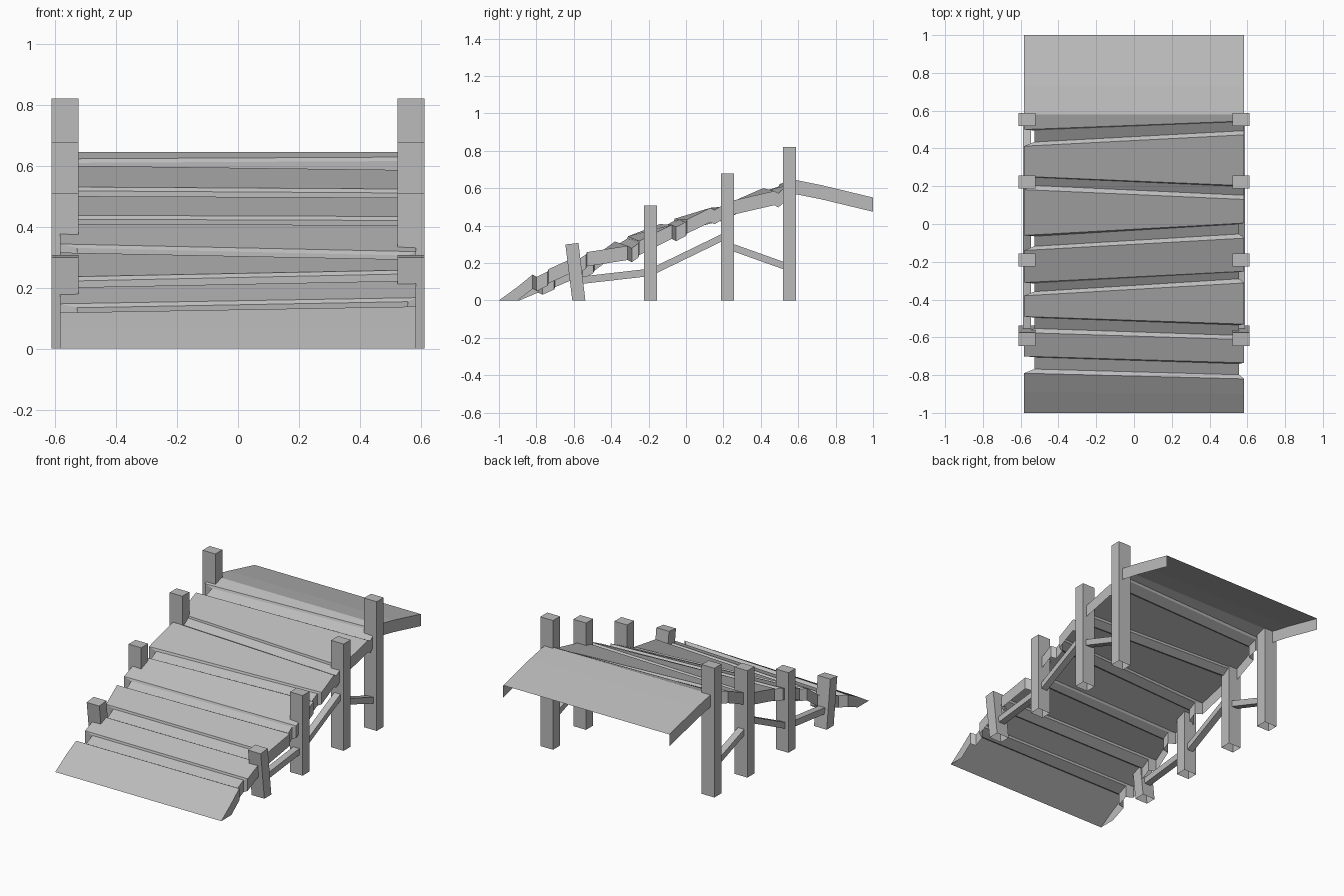
import bpy, bmesh
from mathutils import Vector

cube = bpy.data.objects.get("Cube")
if cube:
    bpy.data.objects.remove(cube, do_unlink=True)

grey = bpy.data.materials.new("weathered_grey")
grey.use_nodes = True
grey.diffuse_color = (0.5, 0.5, 0.5, 1)
grey.node_tree.nodes["Principled BSDF"].inputs["Base Color"].default_value = (0.5, 0.5, 0.5, 1)


def finish(name, bm):
    mesh = bpy.data.meshes.new(name)
    bm.to_mesh(mesh)
    bm.free()
    mesh.materials.append(grey)
    obj = bpy.data.objects.new(name, mesh)
    bpy.context.collection.objects.link(obj)
    return obj


def beam(name, x0, x1, start, end, open_bottom=False):
    """Box swept between two (y, z) edges, each given as a pair of points."""
    bm = bmesh.new()
    ring = [start[0], start[1], end[1], end[0]]
    a = [bm.verts.new((x0, y, z)) for y, z in ring]
    b = [bm.verts.new((x1, y, z)) for y, z in ring]
    bm.faces.new(a)
    bm.faces.new(b[::-1])
    for i in range(4):
        if i == 0 and open_bottom:
            continue
        j = (i + 1) % 4
        bm.faces.new((a[i], b[i], b[j], a[j]))
    bmesh.ops.recalc_face_normals(bm, faces=bm.faces)
    return finish(name, bm)


# Posts (base y, top y, height) and the braces between them
posts = [(-0.573, -0.61, 0.307), (-0.19, -0.19, 0.508), (0.222, 0.222, 0.678), (0.553, 0.553, 0.82)]
braces = [((-0.56, 0.108), (-0.19, 0.15)), ((-0.19, 0.15), (0.222, 0.35)), ((0.222, 0.293), (0.553, 0.175))]
HALF = 0.035
for side, sign in (("left", 1), ("right", -1)):
    for n, (base, top, height) in enumerate(posts, 1):
        lean = 0.008 if base != top else 0
        beam(f"post_{side}_{n}", sign * 0.522, sign * 0.611,
             ((base - HALF, 0), (base + HALF, 0)),
             ((top - HALF, height - lean), (top + HALF, height)), True)
    for n, (p, q) in enumerate(braces, 1):
        beam(f"brace_{side}_{n}", sign * 0.545, sign * 0.588,
             ((p[0], p[1] - 0.02), (p[0], p[1] + 0.02)),
             ((q[0], q[1] - 0.02), (q[0], q[1] + 0.02)))

# Planks: front and back edge, each as (y, z) at -x and (y, z) at +x
planks = [
    ((-1, 0, -1, 0), (-0.79, 0.118, -0.82, 0.138)),
    ((-0.70, 0.147, -0.735, 0.167), (-0.575, 0.20, -0.612, 0.223)),
    ((-0.49, 0.235, -0.53, 0.258), (-0.38, 0.315, -0.312, 0.292)),
    ((-0.31, 0.343, -0.25, 0.318), (-0.14, 0.408, -0.075, 0.405)),
    ((-0.06, 0.437, 0.005, 0.433), (0.182, 0.50, 0.13, 0.495)),
    ((0.252, 0.53, 0.203, 0.523), (0.412, 0.60, 0.472, 0.585)),
    ((0.50, 0.622, 0.545, 0.628), (0.58, 0.645, 0.58, 0.645)),
]
WIDE, NARROW_R, NARROW_L = 0.583, 0.528, 0.557


def row(edge, xr=WIDE, xl=WIDE, dy=0.0, dz=0.0):
    yr, zr, yl, zl = edge
    return Vector((-xr, yr + dy, zr + dz)), Vector((xl, yl + dy, zl + dz))


rows = []
for i, (front, back) in enumerate(planks):
    if i:
        # recessed strip that dips behind one plank and climbs to the next
        xl = NARROW_L if i < 5 else WIDE
        rows.append(row(planks[i - 1][1], NARROW_R, xl, 0.022, -0.012))
        rows.append(row(front, NARROW_R, xl, -0.005, -0.013))
    rows.append(row(front))
    if i == 0:
        rows.append(row((-0.89, 0.068, -0.90, 0.073)))
    rows.append(row(back))
# Landing sloping away at the back
for y, z in ((0.73, 0.615), (1.0, 0.55)):
    rows.append(row((y, z, y, z)))

# Deck sheet with hanging side skirts
SKIRT = 0.076
bm = bmesh.new()
strips = []
for a, b in rows:
    low = [Vector((p.x, p.y, max(0.0, p.z - SKIRT))) for p in (a, b)]
    strips.append([bm.verts.new(p) for p in (low[0], a, b, low[1])])
for s, t in zip(strips, strips[1:]):
    for k in range(3):
        bm.faces.new((s[k], s[k + 1], t[k + 1], t[k]))
bmesh.ops.remove_doubles(bm, verts=bm.verts, dist=0.0001)
bm.normal_update()
deck_up = sum(f.normal.z * f.calc_area() for f in bm.faces)
if deck_up < 0:
    bmesh.ops.reverse_faces(bm, faces=bm.faces)
finish("plank_deck", bm)
